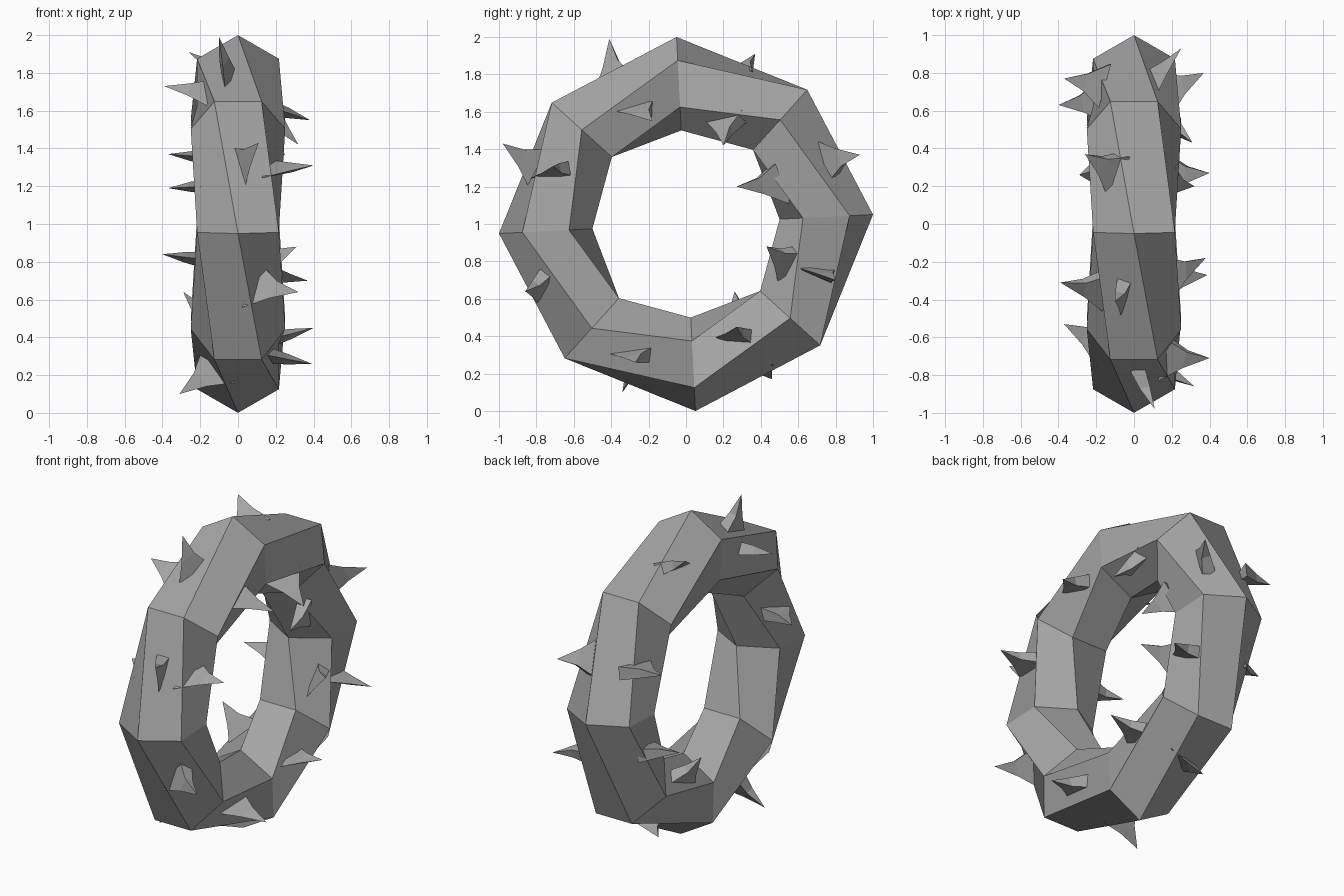
import bpy, bmesh, math
from mathutils import Vector
from mathutils.bvhtree import BVHTree

cube = bpy.data.objects.get("Cube")
if cube:
    bpy.data.objects.remove(cube, do_unlink=True)

SHADE = (0.38, 0.38, 0.38, 1)
grey = bpy.data.materials.new("stem_grey")
grey.use_nodes = True
grey.diffuse_color = SHADE
grey.node_tree.nodes["Principled BSDF"].inputs["Base Color"].default_value = SHADE


def add_object(name, bm):
    bmesh.ops.recalc_face_normals(bm, faces=bm.faces)
    mesh = bpy.data.meshes.new(name)
    bm.to_mesh(mesh)
    mesh.materials.append(grey)
    obj = bpy.data.objects.new(name, mesh)
    bpy.context.collection.objects.link(obj)


# Twisted ring: hexagonal section turning half a side at each of eight stations
SEGMENTS, SIDES, MAJOR, MINOR = 8, 6, 0.751, 0.25
ring_bm = bmesh.new()
sections = []
for k in range(SEGMENTS):
    station = math.tau * k / SEGMENTS + math.radians(92.9)
    section = []
    for j in range(SIDES):
        turn = math.tau / SIDES * (j + k / 2)
        reach = MAJOR + MINOR * math.cos(turn)
        section.append(ring_bm.verts.new((MINOR * math.sin(turn),
                                          reach * math.cos(station),
                                          reach * math.sin(station) + 1)))
    sections.append(section)
for k, here in enumerate(sections):
    last = k == SEGMENTS - 1
    there = sections[0] if last else sections[k + 1]
    shift = SEGMENTS // 2 if last else 0   # closes the twist
    for j in range(SIDES):
        n = j + 1
        ring_bm.faces.new((here[j], here[n % SIDES],
                           there[(n + shift) % SIDES], there[(j + shift) % SIDES]))
add_object("twisted_ring", ring_bm)
surface = BVHTree.FromBMesh(ring_bm)
ring_bm.free()


# Thorn: long triangular foot flush with the ring, slim waist, sharp tip
def add_thorn(name, foot, tip, tail):
    tip = Vector(tip)
    foot, normal = surface.find_nearest(Vector(foot))[:2]
    along = (tail - normal * tail.dot(normal)).normalized()
    side = normal.cross(along)
    bm = bmesh.new()

    def triangle(centre, back, front, half):
        edge = centre - along * front
        return [bm.verts.new(p) for p in (centre + along * back,
                                          edge + side * half, edge - side * half)]

    low = triangle(foot - normal * 0.02, 0.125, 0.115, 0.042)
    waist = triangle(foot.lerp(tip, 0.42), 0.05, 0.045, 0.027)
    point = bm.verts.new(tip)
    bm.faces.new(low)
    for i in range(len(low)):
        n = (i + 1) % len(low)
        bm.faces.new((low[i], low[n], waist[n], waist[i]))
        bm.faces.new((waist[i], waist[n], point))
    add_object(name, bm)
    bm.free()


# Foot, tip and the direction in which the long tail runs
LEFT, BACK, UP = Vector((1, 0, 0)), Vector((0, 1, 0)), Vector((0, 0, 1))
RIGHT, FRONT, DOWN = -LEFT, -BACK, -UP
thorns = {
    "top_front_thorn": ((-.06, -.41, 1.8), (-.1, -.41, 1.99), FRONT + DOWN),
    "top_back_thorn": ((-.15, .27, 1.83), (-.26, .37, 1.91), FRONT + RIGHT / 2),
    "right_upper_front_thorn": ((-.21, -.37, 1.68), (-.39, -.31, 1.73), FRONT + DOWN / 2),
    "right_upper_back_thorn": ((-.22, .74, 1.36), (-.37, .77, 1.37), FRONT),
    "right_front_thorn": ((-.21, -.62, 1.19), (-.37, -.53, 1.19), FRONT),
    "right_back_thorn": ((-.21, .63, .82), (-.4, .63, .84), FRONT),
    "right_lower_back_thorn": ((-.17, .27, .46), (-.29, .26, .64), FRONT + DOWN),
    "bottom_front_thorn": ((-.16, -.29, .2), (-.31, -.34, .1), LEFT),
    "bottom_back_thorn": ((-.02, .44, .2), (-.13, .46, .17), LEFT + BACK / 2),
    "front_upper_thorn": ((.05, -.85, 1.32), (.11, -.98, 1.43), DOWN),
    "front_lower_thorn": ((.13, -.79, .65), (.32, -.86, .64), RIGHT + DOWN),
    "left_front_thorn": ((.22, -.72, 1.28), (.4, -.71, 1.31), FRONT + DOWN / 5),
    "left_upper_front_thorn": ((.22, -.28, 1.6), (.38, -.18, 1.55), FRONT),
    "left_lower_front_thorn": ((.21, -.3, .3), (.39, -.27, .26), FRONT),
    "left_lower_back_thorn": ((.22, .24, .41), (.4, .27, .45), FRONT),
    "left_back_thorn": ((.22, .69, .74), (.37, .8, .7), FRONT + UP / 4),
    "back_upper_thorn": ((.17, .78, 1.36), (.25, .93, 1.37), UP + LEFT / 2),
    "inner_back_thorn": ((.18, .5, .78), (.31, .43, .88), FRONT + DOWN),
    "inner_upper_back_thorn": ((.13, .46, 1.18), (.17, .27, 1.2), DOWN),
    "inner_top_thorn": ((.18, .2, 1.52), (.32, .2, 1.42), FRONT + DOWN / 2),
}
for name, (foot, tip, tail) in thorns.items():
    add_thorn(name, foot, tip, tail)
